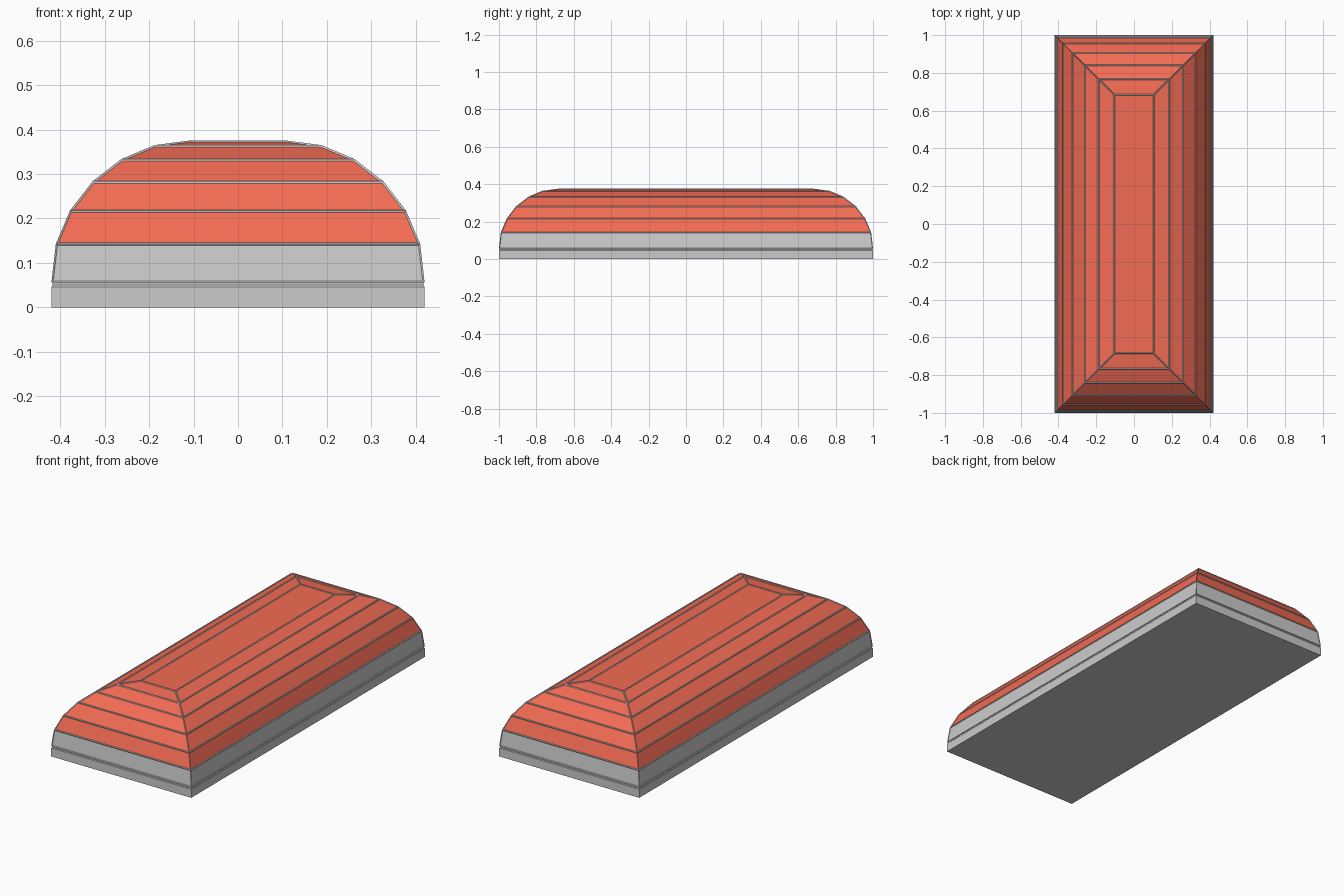
import bpy, bmesh

if "Cube" in bpy.data.objects:
    bpy.data.objects.remove(bpy.data.objects["Cube"])

red = bpy.data.materials.new("red_panel")
red.diffuse_color = (0.9, 0.15, 0.09, 1)
red.use_nodes = True
red.node_tree.nodes["Principled BSDF"].inputs["Base Color"].default_value = red.diffuse_color
grey = bpy.data.materials.new("grey_frame")
grey.diffuse_color = (0.8, 0.8, 0.8, 1)
grey.use_nodes = True
grey.node_tree.nodes["Principled BSDF"].inputs["Base Color"].default_value = grey.diffuse_color


def stacked_rings(name, rings, inset, depth, first_red=None):
    """Loft rectangular rings (inset from full size, height), then recess the panels."""
    bm = bmesh.new()
    loops = []
    for d, z in rings:
        x, y = 0.42 - d, 1.0 - d
        loops.append([bm.verts.new(p) for p in
                      ((-x, -y, z), (x, -y, z), (x, y, z), (-x, y, z))])
    bm.faces.new(loops[0][::-1])
    panels, red_panels = [], []
    for i, (a, b) in enumerate(zip(loops, loops[1:])):
        for k in range(4):
            n = (k + 1) % 4
            f = bm.faces.new((a[k], a[n], b[n], b[k]))
            panels.append(f)
            if first_red is not None and i >= first_red:
                red_panels.append(f)
    top = bm.faces.new(loops[-1])
    if first_red is not None:
        panels.append(top)
        red_panels.append(top)
    bm.normal_update()
    if inset:
        bmesh.ops.inset_individual(bm, faces=panels, thickness=inset,
                                   depth=depth, use_even_offset=True)
    for f in bm.faces:
        f.material_index = 0
    for f in red_panels:
        f.material_index = 1
    me = bpy.data.meshes.new(name)
    bm.to_mesh(me)
    bm.free()
    if first_red is not None:
        me.materials.append(grey)
        me.materials.append(red)
    ob = bpy.data.objects.new(name, me)
    bpy.context.collection.objects.link(ob)
    return ob


# Plinth with a thin recessed joint above it
stacked_rings("base_plinth", [(0, 0), (0, 0.046), (0.003, 0.05)], 0, 0)
stacked_rings("shadow_joint", [(0.003, 0.05), (0.003, 0.056)], 0, 0)

# Faceted dome: grey frame with recessed panels, red above the lowest band
stacked_rings("dome", [(0, 0.056), (0.01, 0.143), (0.042, 0.218), (0.093, 0.284),
                       (0.158, 0.334), (0.232, 0.365), (0.316, 0.376)],
              0.004, -0.003, first_red=1)
